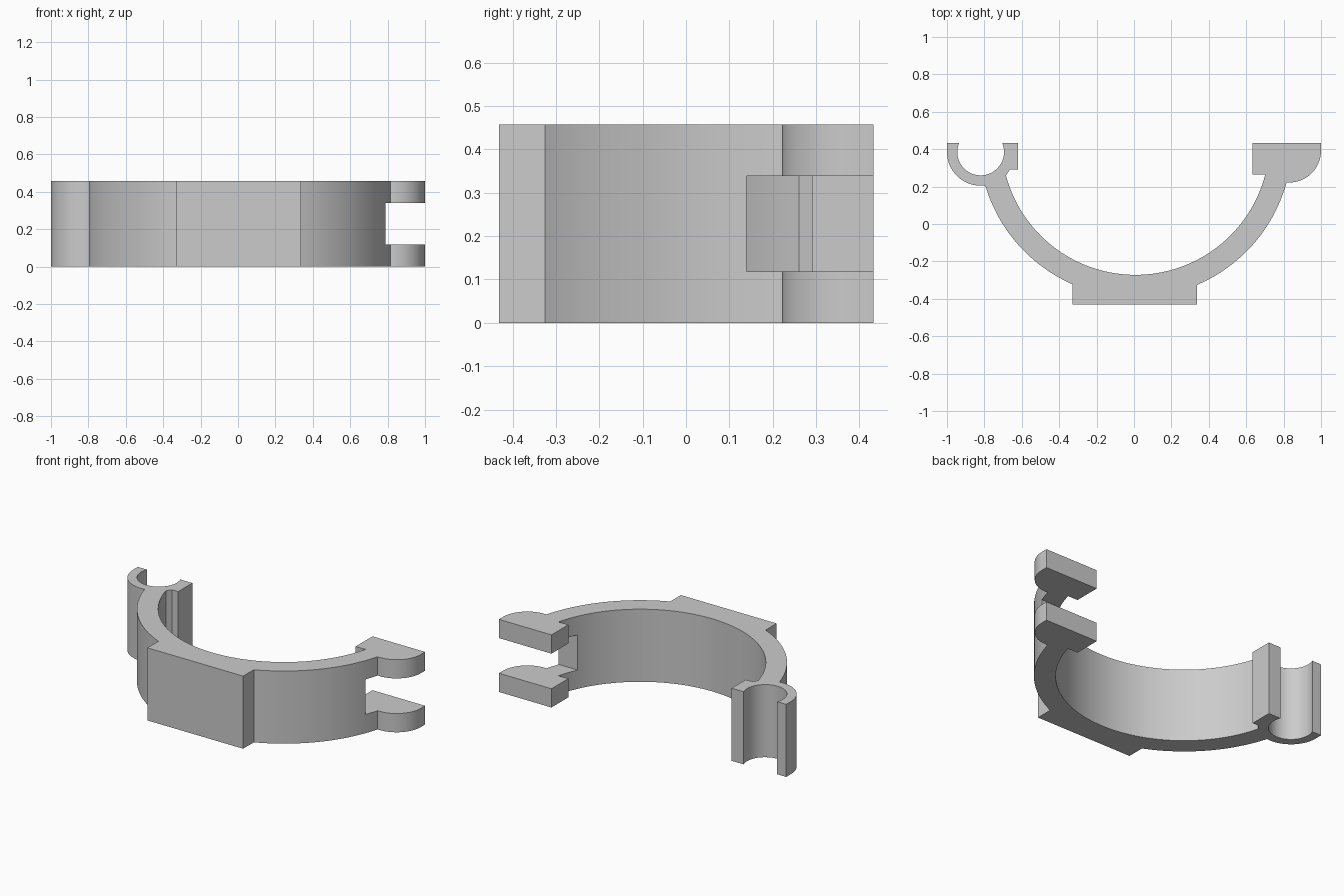
import bpy, bmesh
from math import radians, cos, sin

cube = bpy.data.objects.get("Cube")
if cube:
    bpy.data.objects.remove(cube, do_unlink=True)

HEIGHT = 0.457
TOP = 0.432              # flat parting edge at the back
RING = (0.008, 0.445)    # centre of the half ring
R_IN, R_OUT = 0.717, 0.838
CLIP = (-0.82, 0.385)    # centre of the open pin clip
HINGE = (0.83, 0.392)    # centre of the rounded hinge ears


def arc(centre, radius, start, end, steps):
    angles = [radians(start + (end - start) * i / steps) for i in range(steps + 1)]
    return [(centre[0] + radius * cos(a), centre[1] + radius * sin(a)) for a in angles]


def make_object(name, bm):
    mesh = bpy.data.meshes.new(name)
    bm.to_mesh(mesh)
    bm.free()
    obj = bpy.data.objects.new(name, mesh)
    bpy.context.collection.objects.link(obj)
    return obj


# Bracket outline, counter-clockwise from the clip's outer tip
outline = [(-1, TOP)]
outline += arc(CLIP, 0.18, 180, 278, 20)             # clip outside
outline += arc(RING, R_OUT, 196.6, 246.3, 24)        # ring outside, right half
outline += [(-0.329, -0.431), (0.337, -0.431)]       # flat mounting pad
outline += arc(RING, R_OUT, 293.2, 344.5, 24)        # ring outside, left half
outline += arc(HINGE, 0.17, 265, 360, 20)            # hinge ear
outline += [(1, TOP), (0.634, TOP), (0.634, 0.265)]  # hinge block
outline += arc(RING, R_IN, 345.5, 194.9, 64)         # ring inside
outline += [(-0.663, 0.291), (-0.62, 0.291), (-0.62, TOP)]  # clip block
outline += arc(CLIP, 0.125, 22, -202, 36)            # clip bore

bm = bmesh.new()
face = bm.faces.new([bm.verts.new((x, y, 0)) for x, y in outline])
raised = bmesh.ops.extrude_face_region(bm, geom=[face])["geom"]
bmesh.ops.translate(bm, vec=(0, 0, HEIGHT),
                    verts=[v for v in raised if isinstance(v, bmesh.types.BMVert)])
bmesh.ops.recalc_face_normals(bm, faces=bm.faces)
bracket = make_object("clamp_bracket", bm)

# Slot that splits the hinge end into two ears
low, high = (0.5, 0.14, 0.118), (1.2, 0.6, 0.339)
bm = bmesh.new()
bmesh.ops.create_cube(bm, size=1)
for v in bm.verts:
    v.co = [a + (c + 0.5) * (b - a) for a, b, c in zip(low, high, v.co)]
cutter = make_object("slot_cutter", bm)
cutter.hide_render = True

slot = bracket.modifiers.new("slot", "BOOLEAN")
slot.operation = "DIFFERENCE"
slot.solver = "EXACT"
slot.object = cutter
bpy.ops.object.select_all(action="DESELECT")
bpy.context.view_layer.objects.active = bracket
bracket.select_set(True)
bpy.ops.object.modifier_apply(modifier=slot.name)
bpy.data.objects.remove(cutter, do_unlink=True)

# Plain grey finish
grey = bpy.data.materials.new("light_grey")
grey.use_nodes = True
colour = (0.6, 0.6, 0.6, 1)
grey.diffuse_color = colour
grey.node_tree.nodes["Principled BSDF"].inputs["Base Color"].default_value = colour
bracket.data.materials.clear()
bracket.data.materials.append(grey)
bpy.ops.object.shade_smooth_by_angle(angle=radians(25))
